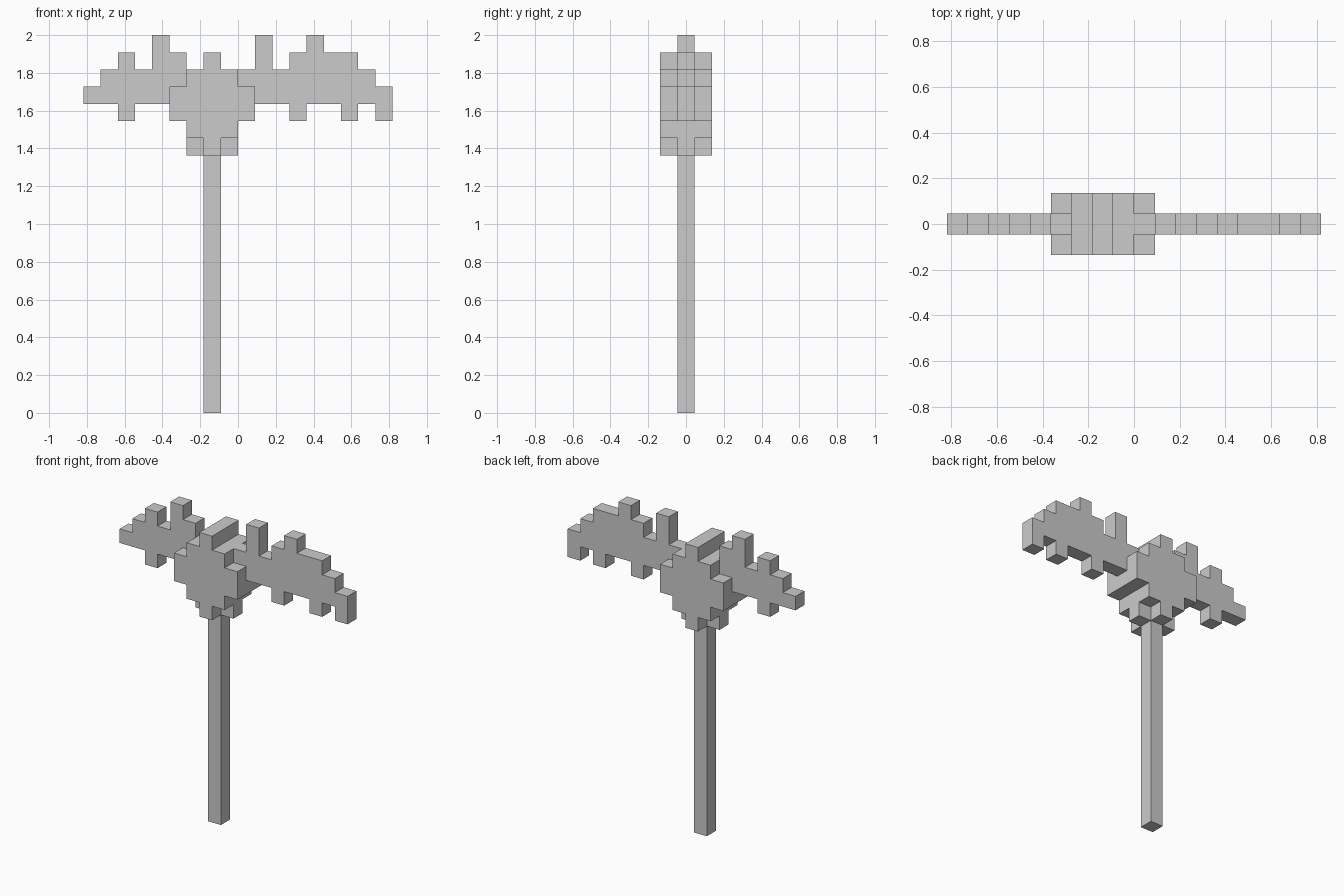
import bpy, bmesh
from mathutils import Vector

if "Cube" in bpy.data.objects:
    bpy.data.objects.remove(bpy.data.objects["Cube"])

U = 2 / 22  # size of one block


def box(x0, x1, y0, y1, z0, z1):
    return {(x, y, z) for x in range(x0, x1) for y in range(y0, y1) for z in range(z0, z1)}


# Handle: one block thick
handle = box(-2, -1, 0, 1, 0, 15)

# Hub: three blocks deep, stepped disc with a cross-shaped foot
hub = (box(-4, 1, -1, 2, 17, 19) | box(-3, 0, -1, 2, 16, 20)
       | box(-2, -1, -1, 2, 15, 21) | box(-3, 0, 0, 1, 15, 16))

# Blades: (bottom, top) of each column from left to right
columns = [(18, 19), (18, 20), (17, 21), (18, 20), (18, 22), (18, 21),
           (18, 20), (18, 20), (18, 20), (18, 20), (18, 22), (18, 20),
           (17, 21), (18, 22), (18, 21), (17, 21), (18, 20), (17, 19)]
blade = set()
for i, (lo, hi) in enumerate(columns):
    blade |= box(i - 9, i - 8, 0, 1, lo, hi)
blade -= hub

solid = handle | hub | blade


def build(name, cells):
    """Outer skin of the blocks, with coplanar faces merged."""
    bm = bmesh.new()
    for c in sorted(cells):
        centre = Vector((c[0] + 0.5, c[1], c[2] + 0.5))
        for axis in range(3):
            for s in (-1, 1):
                n = list(c)
                n[axis] += s
                if tuple(n) in solid:
                    continue
                d, a, b = Vector(), Vector(), Vector()
                d[axis] = s / 2
                a[(axis + 1) % 3] = 0.5
                b[(axis + 2) % 3] = 0.5 * s
                bm.faces.new([bm.verts.new((centre + d + p * a + q * b) * U)
                              for p, q in ((-1, -1), (1, -1), (1, 1), (-1, 1))])
    bmesh.ops.remove_doubles(bm, verts=bm.verts, dist=0.001)
    bmesh.ops.dissolve_limit(bm, angle_limit=0.02, verts=bm.verts, edges=bm.edges)
    mesh = bpy.data.meshes.new(name)
    bm.to_mesh(mesh)
    bm.free()
    bpy.context.collection.objects.link(bpy.data.objects.new(name, mesh))


build("handle", handle)
build("head_hub", hub)
build("left_blade", {c for c in blade if c[0] < -2})
build("right_blade", {c for c in blade if c[0] >= -2})
